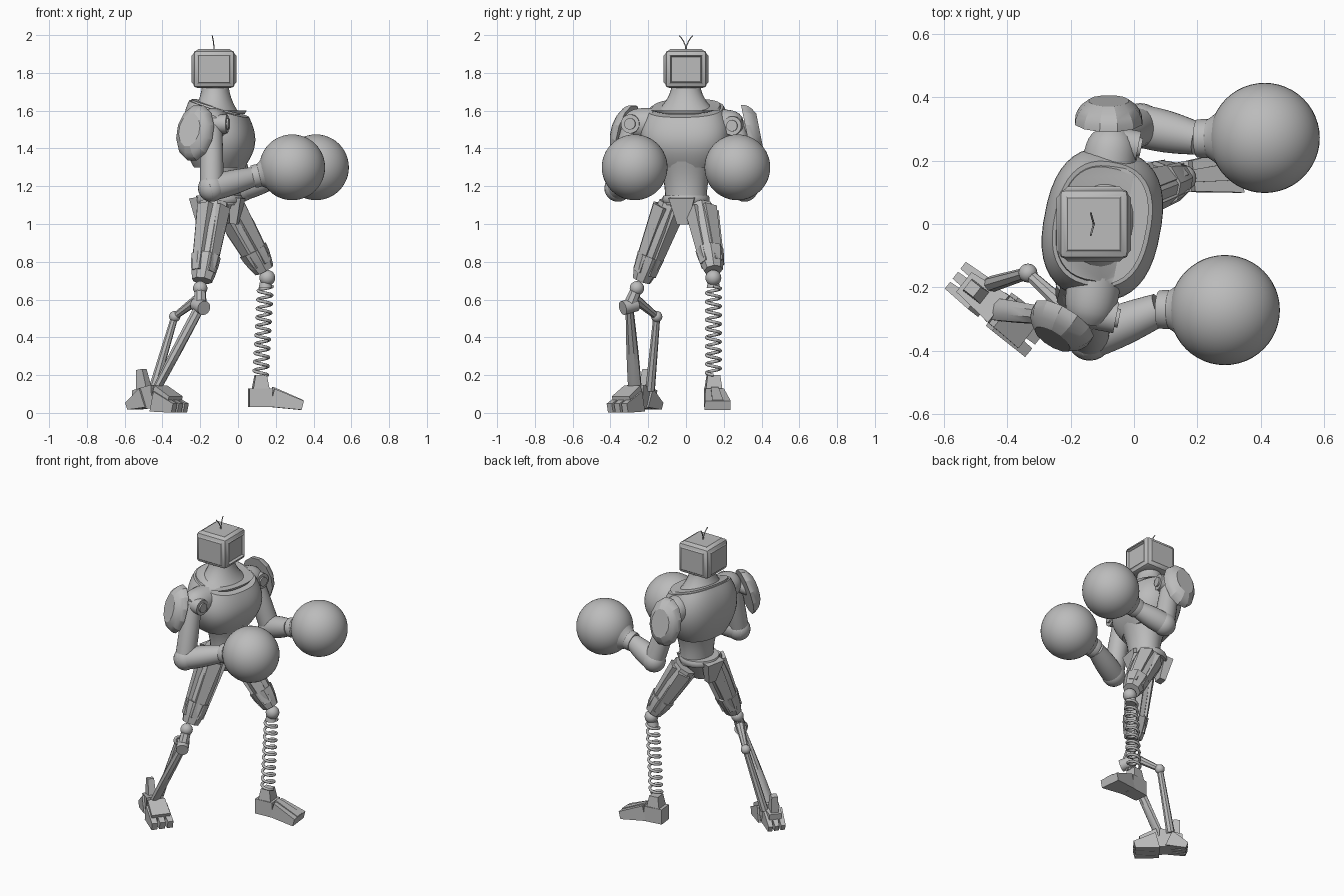
import bpy, bmesh, math
from math import cos, sin, pi, sqrt, radians, copysign
from mathutils import Vector, Matrix

old = bpy.data.objects.get("Cube")
if old:
    bpy.data.objects.remove(old, do_unlink=True)

grey = bpy.data.materials.new("plain grey")
grey.use_nodes = True
grey.diffuse_color = (0.5, 0.5, 0.5, 1)
grey.node_tree.nodes["Principled BSDF"].inputs["Base Color"].default_value = grey.diffuse_color

UP = Vector((0, 0, 1))
FORWARD = Matrix.Rotation(radians(-11), 3, "Z") @ Vector((1, 0, 0))


def finish(name, bm, angle=35):
    bmesh.ops.recalc_face_normals(bm, faces=bm.faces)
    mesh = bpy.data.meshes.new(name)
    bm.to_mesh(mesh)
    bm.free()
    mesh.materials.append(grey)
    ob = bpy.data.objects.new(name, mesh)
    bpy.context.collection.objects.link(ob)
    bpy.ops.object.select_all(action="DESELECT")
    ob.select_set(True)
    bpy.context.view_layer.objects.active = ob
    bpy.ops.object.shade_smooth_by_angle(angle=radians(angle))


def taper(start, end, bulge=0):
    """Section rule: half sizes (along hint, across) blend from start to end, swollen midway."""
    return lambda t: Vector(start).lerp(Vector(end), t) * (1 + bulge * sin(pi * t))


def round_taper(start, end, bulge=0):
    return taper((start, start), (end, end), bulge)


def loft(name, start, end, rule, sides=24, steps=8, hint=FORWARD, power=2, angle=35, tilt=0):
    """Closed skin from start to end whose section follows the rule; tilt dips the far end forward."""
    start, end, hint = Vector(start), Vector(end), Vector(hint)
    axis = (end - start).normalized()
    along = (hint - axis * hint.dot(axis)).normalized()
    across = axis.cross(along)
    bm = bmesh.new()
    rings = []
    for step in range(steps + 1):
        t = step / steps
        size = rule(t)
        lean = along - axis * tilt * t
        ring = []
        for i in range(sides):
            turn = 2 * pi * (i + 0.5) / sides
            x, y = [copysign(abs(k) ** (2 / power), k) for k in (cos(turn), sin(turn))]
            ring.append(bm.verts.new(start.lerp(end, t) + lean * size.x * x + across * size.y * y))
        rings.append(ring)
    for low, high in zip(rings, rings[1:]):
        for i in range(sides):
            bm.faces.new((low[i - 1], low[i], high[i], high[i - 1]))
    bm.faces.new(rings[0])
    bm.faces.new(rings[-1])
    finish(name, bm, angle)


def block(name, start, end, size_start, size_end, hint=UP):
    """Four-sided tapered bar; sizes are half height and half width."""
    loft(name, start, end, taper(size_start, size_end), 4, 1, hint, 50)


def ball(name, centre, radius, segments=24):
    bm = bmesh.new()
    bmesh.ops.create_uvsphere(bm, u_segments=segments, v_segments=segments // 2, radius=radius,
                              matrix=Matrix.Translation(centre))
    finish(name, bm, 60)


def wire(name, points, radius):
    curve = bpy.data.curves.new(name, "CURVE")
    curve.dimensions = "3D"
    curve.bevel_depth, curve.bevel_resolution, curve.use_fill_caps = radius, 2, True
    spline = curve.splines.new("POLY")
    spline.points.add(len(points) - 1)
    for target, point in zip(spline.points, points):
        target.co = (*point, 1)
    curve.materials.append(grey)
    bpy.context.collection.objects.link(bpy.data.objects.new(name, curve))


# Torso stacked on an upright spine
def column(name, low, high, rule, x=-0.1, **options):
    loft(name, (x, 0, low), (x, 0, high), rule, hint=FORWARD, **options)


column("chest", 1.3, 1.61, lambda t: Vector((0.185, 0.24)) * cos(1.4 * (t - 0.57)),
       sides=40, steps=12, power=2.5, tilt=0.3)
column("collar_rim", 1.6, 1.622, taper((0.145, 0.19), (0.135, 0.18)), x=-0.105, sides=40,
       steps=1, power=2.5, tilt=0.3)
column("neck", 1.58, 1.75, lambda t: Vector((0.07, 0.075)) + Vector((0.06, 0.1)) * (1 - t) ** 2,
       x=-0.12, angle=60)
column("abdomen", 1.1, 1.33, taper((0.09, 0.11), (0.13, 0.15), -0.1), x=-0.08, angle=50)
column("belt", 1.11, 1.15, taper((0.12, 0.12), (0.12, 0.12), 0.05), steps=4)
column("pelvis", 1, 1.12, taper((0.05, 0.04), (0.11, 0.11)), sides=12, steps=2)
for side, reach in (("front", 0.1), ("back", -0.12)):
    block(side + "_pelvis_guard", Vector((-0.1, 0, 1.14)) + FORWARD * reach,
          Vector((-0.1, 0, 1)) + FORWARD * reach * 0.8, (0.03, 0.07), (0.02, 0.03), FORWARD)

# Head: bevelled monitor, recessed screen in front, raised plates on the sides
HEAD = Vector((-0.127, 0, 1.82))
bm = bmesh.new()
bmesh.ops.create_cube(bm, size=0.22, matrix=Matrix.Translation(HEAD) @ Matrix.Scale(0.9, 4, UP))
bmesh.ops.bevel(bm, geom=bm.edges[:], offset=0.02, segments=2, affect="EDGES", profile=0.5)
bm.normal_update()
for face in [f for f in bm.faces if max(map(abs, f.normal)) > 0.99 and f.normal.z > -0.5]:
    if face.normal.x > 0.5:
        bmesh.ops.inset_region(bm, faces=[face], thickness=0.01, depth=0.008)
        bmesh.ops.inset_region(bm, faces=[face], thickness=0.01, depth=-0.015)
    else:
        bmesh.ops.inset_region(bm, faces=[face], thickness=0.01, depth=0.008)
finish("head", bm)
for side in (1, -1):
    wire("feeler", [HEAD + Vector((-0.01 * t * t, side * 0.036 * t ** 2, 0.1 + 0.078 * t))
                    for t in (0, 0.3, 0.6, 0.8, 1)], 0.003)


# Arms: shoulder, pad, upper arm, forearm, cuff and round glove
def arm(side, shoulder, elbow, wrist, glove, pad, pad_normal):
    shoulder, elbow, wrist, glove, pad = map(Vector, (shoulder, elbow, wrist, glove, pad))
    inner = shoulder.lerp(Vector((-0.1, 0, 1.53)), 0.4)
    outer = shoulder + (shoulder - inner) * 0.35
    loft(side + "_shoulder", inner, outer, lambda t: Vector((0.085, 0.085)) * sqrt(1 - 0.7 * t ** 4),
         hint=UP)
    for part, radius, reach in (("ring", 0.05, 0.085), ("cap", 0.03, 0.095)):
        loft(side + "_shoulder_" + part, shoulder, shoulder + FORWARD * reach,
             round_taper(radius, radius), steps=1, hint=UP)
    loft(side + "_upper_arm", shoulder, elbow, round_taper(0.055, 0.062, 0.05))
    ball(side + "_elbow", elbow, 0.072)
    loft(side + "_forearm", elbow.lerp(wrist, -0.12), wrist, round_taper(0.066, 0.052, 0.13), hint=UP)
    loft(side + "_wrist_band", wrist, wrist.lerp(glove, 0.2), round_taper(0.06, 0.06, 0.03), hint=UP)
    loft(side + "_glove_cuff", wrist.lerp(glove, 0.1), wrist.lerp(glove, 0.6),
         lambda t: Vector((1, 1)) * (0.055 + 0.09 * t ** 1.3), sides=32, hint=UP, angle=50)
    ball(side + "_glove", glove, 0.174, 48)
    normal = Vector(pad_normal).normalized() * 0.035
    loft(side + "_shoulder_pad", pad - normal, pad + normal,
         lambda t: Vector((0.155, 0.11)) * sqrt(1 - 0.65 * t * t), 12, 4, UP, angle=20)
    loft(side + "_pad_mount", shoulder, pad, round_taper(0.04, 0.04), steps=1, hint=UP)


arm("right", shoulder=(-0.14, -0.28, 1.53), elbow=(-0.14, -0.36, 1.19), wrist=(0.08, -0.27, 1.25),
    glove=(0.287, -0.272, 1.3), pad=(-0.24, -0.335, 1.49), pad_normal=(-0.5, -0.8, 0.25))
arm("left", shoulder=(-0.07, 0.26, 1.52), elbow=(0.02, 0.31, 1.19), wrist=(0.2, 0.27, 1.25),
    glove=(0.413, 0.272, 1.3), pad=(-0.08, 0.355, 1.49), pad_normal=(0, 1, 0.2))


# Thighs: broad faceted core, long plates on four sides, knee collar
def thigh(side, hip, knee):
    hip, knee = Vector(hip), Vector(knee)
    axis = (knee - hip).normalized()
    loft(side + "_thigh", hip, knee, taper((0.078, 0.065), (0.055, 0.045), 0.2), 8, 3, angle=15)
    loft(side + "_knee_collar", hip.lerp(knee, 0.68), knee, taper((0.08, 0.075), (0.055, 0.05), 0.06),
         8, 3, angle=15)
    for quarter in range(4):
        out = Matrix.Rotation(quarter * pi / 2, 3, axis) @ axis.orthogonal().normalized()
        if abs(FORWARD.dot(out)) < 0.5:
            out *= 0.9
        block(side + "_thigh_plate", hip.lerp(knee, 0.06) + out * 0.065, hip.lerp(knee, 0.9) + out * 0.05,
              (0.02, 0.04), (0.015, 0.025), out)


thigh("right", hip=(-0.125, -0.08, 1.11), knee=(-0.19, -0.235, 0.7))
thigh("left", hip=(-0.05, 0.08, 1.09), knee=(0.14, 0.145, 0.755))

# Left shin: ball knee, coil spring and wedge foot
KNEE, ANKLE, COILS, POINTS = Vector((0.145, 0.145, 0.67)), Vector((0.12, 0.145, 0.2)), 10, 200
ball("left_knee", KNEE + Vector((0.01, 0, 0.045)), 0.042)
loft("spring_cap", KNEE + UP * 0.02, KNEE - UP * 0.01, round_taper(0.03, 0.036), steps=1)
coil = []
for i in range(POINTS + 1):
    turn = 2 * pi * COILS * i / POINTS
    coil.append(KNEE.lerp(ANKLE, i / POINTS) + 0.037 * Vector((cos(turn), sin(turn), 0)))
wire("left_spring", coil, 0.0085)
TOE = Matrix.Rotation(radians(6), 3, "Z") @ Vector((1, 0, 0))
heel = ANKLE - TOE * 0.063 - UP * 0.12
arch, tip = heel + TOE * 0.12, heel + TOE * 0.28 - UP * 0.04
block("left_ankle", ANKLE - UP * 0.08, ANKLE, (0.045, 0.045), (0.03, 0.034), TOE)
block("left_heel", heel, arch, (0.05, 0.045), (0.05, 0.05))
block("left_toe", arch, tip, (0.05, 0.05), (0.025, 0.07))
block("left_foot_ridge", arch + UP * 0.04, tip + UP * 0.015, (0.02, 0.02), (0.015, 0.03))

# Right shin: stacked joints with a straight strut and a bent strut
KNEE, PIVOT, BEND = Vector((-0.2, -0.26, 0.66)), Vector((-0.2, -0.3, 0.565)), Vector((-0.335, -0.155, 0.51))
ball("right_knee", KNEE, 0.038)
loft("right_knee_link", KNEE, PIVOT, round_taper(0.03, 0.035), 8, 1)
pin = Vector((0.02, -0.035, -0.01))
loft("right_pivot", PIVOT - pin, PIVOT + pin, round_taper(0.038, 0.038), 16, 1)
loft("right_shin_strut", PIVOT, (-0.435, -0.27, 0.12), taper((0.028, 0.02), (0.022, 0.038), 0.1), 8, 4)
loft("right_upper_strut", KNEE.lerp(PIVOT, 0.5), BEND, round_taper(0.028, 0.018), 8, 1)
ball("right_bend_joint", BEND, 0.03, 16)
loft("right_bent_strut", BEND, (-0.45, -0.19, 0.12), round_taper(0.019, 0.026), 8, 1)

# Right foot: turned outward, with stubby toes, heel claws and an upright spur
SPIN = Matrix.Rotation(radians(-38), 3, "Z")


def on_foot(ahead, aside, height):
    return Vector((-0.535, -0.185, 0)) + SPIN @ Vector((ahead, aside, height))


block("right_foot", on_foot(0, 0, 0.075), on_foot(0.14, 0, 0.085), (0.045, 0.04), (0.065, 0.055))
block("right_instep", on_foot(0.14, 0, 0.085), on_foot(0.25, 0, 0.05), (0.065, 0.055), (0.04, 0.06))
for side in (-1, 0, 1):
    block("right_toe", on_foot(0.15, side * 0.045, 0.06), on_foot(0.29, side * 0.05, 0.025),
          (0.055, 0.022), (0.025, 0.018))
    block("right_heel_claw", on_foot(0.08, side * 0.04, 0.08), on_foot(-0.03, side * 0.04, 0.035),
          (0.055, 0.02), (0.02, 0.014))
block("right_heel_spur", on_foot(0.05, 0, 0.1), on_foot(0.03, 0, 0.23), (0.04, 0.025), (0.02, 0.02), SPIN.col[0])
